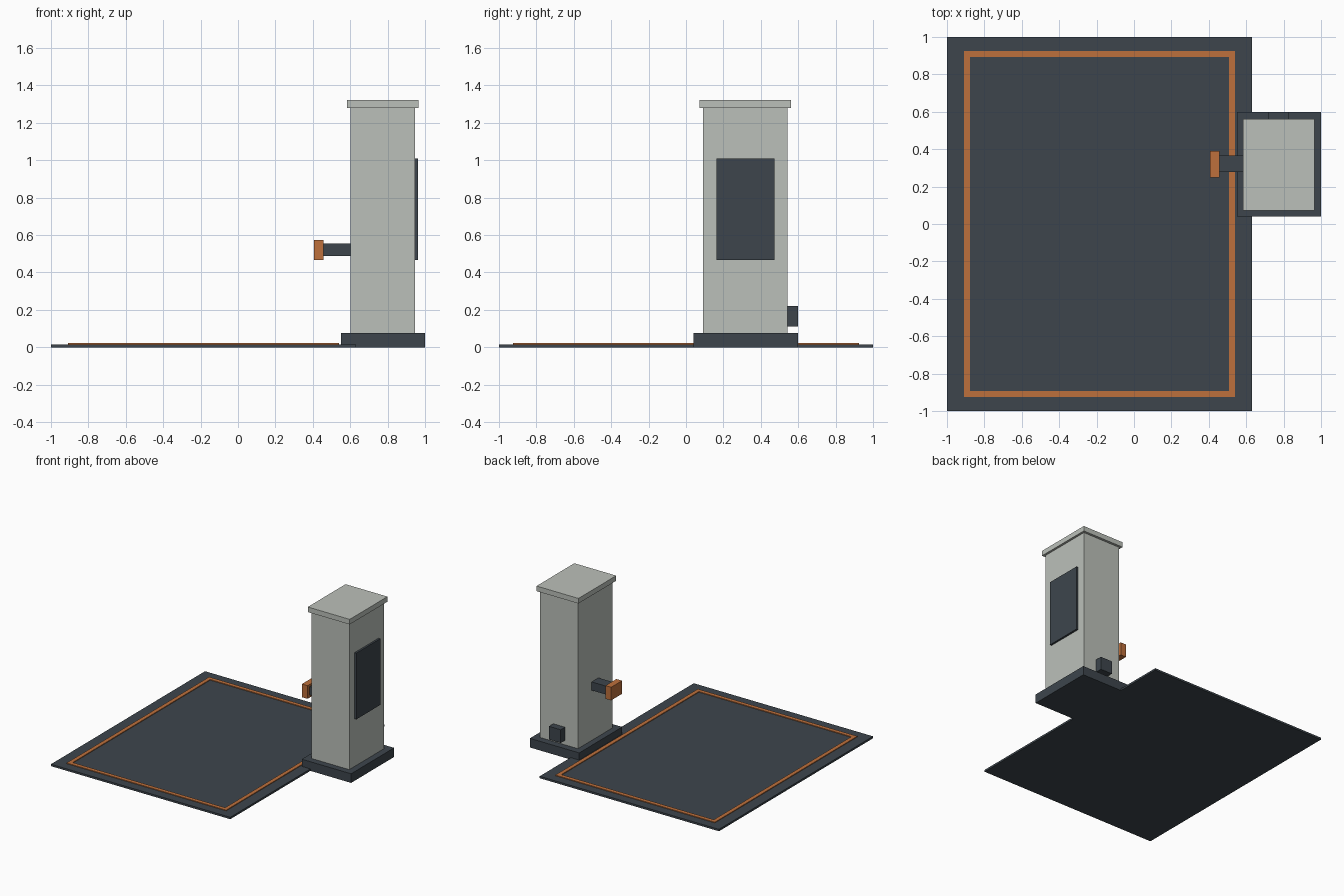
import bpy
import bmesh

if "Cube" in bpy.data.objects:
    bpy.data.objects.remove(bpy.data.objects["Cube"])


def material(name, rgb):
    m = bpy.data.materials.new(name)
    m.diffuse_color = (*rgb, 1)
    m.use_nodes = True
    m.node_tree.nodes["Principled BSDF"].inputs["Base Color"].default_value = m.diffuse_color
    return m


DARK = material("dark_slate", (0.047, 0.060, 0.073))
ORANGE = material("orange_paint", (0.51, 0.162, 0.045))
PALE = material("pale_grey", (0.50, 0.53, 0.49))


def finish(name, bm, mat):
    bmesh.ops.recalc_face_normals(bm, faces=bm.faces)
    mesh = bpy.data.meshes.new(name)
    bm.to_mesh(mesh)
    bm.free()
    mesh.materials.append(mat)
    obj = bpy.data.objects.new(name, mesh)
    bpy.context.collection.objects.link(obj)
    return obj


def box(name, x, y, z, mat):
    """Box from (min, max) ranges on each axis."""
    bm = bmesh.new()
    bmesh.ops.create_cube(bm, size=1)
    for v in bm.verts:
        v.co = [(a + b) / 2 + c * (b - a) for (a, b), c in zip((x, y, z), v.co)]
    return finish(name, bm, mat)


def frame(name, x, y, z, width, mat):
    """Rectangular ring with mitred corners."""
    bm = bmesh.new()
    loops = []
    for d, h in ((0, z[0]), (0, z[1]), (width, z[1]), (width, z[0])):
        x0, x1, y0, y1 = x[0] + d, x[1] - d, y[0] + d, y[1] - d
        loops.append([bm.verts.new((px, py, h)) for px, py in
                      ((x0, y0), (x1, y0), (x1, y1), (x0, y1))])
    for i in range(4):
        a, b = loops[i], loops[(i + 1) % 4]
        for j in range(4):
            k = (j + 1) % 4
            bm.faces.new((a[j], a[k], b[k], b[j]))
    return finish(name, bm, mat)


# Floor pad with painted border
box("floor_pad", (-1, 0.63), (-1, 1), (0, 0.016), DARK)
frame("border_stripe", (-0.91, 0.54), (-0.925, 0.925), (0.012, 0.022), 0.032, ORANGE)

# Cabinet
box("plinth", (0.552, 1), (0.04, 0.598), (0, 0.075), DARK)
box("cabinet_body", (0.602, 0.947), (0.092, 0.542), (0.075, 1.28), PALE)
box("cabinet_cap", (0.584, 0.965), (0.072, 0.562), (1.28, 1.322), PALE)
box("service_panel", (0.942, 0.963), (0.162, 0.472), (0.466, 1.01), DARK)

# Arm reaching over the pad
box("arm", (0.455, 0.61), (0.277, 0.365), (0.487, 0.556), DARK)
box("arm_tip", (0.407, 0.458), (0.249, 0.391), (0.466, 0.574), ORANGE)

# Connection box at the back
box("rear_socket", (0.72, 0.827), (0.537, 0.598), (0.112, 0.22), DARK)
